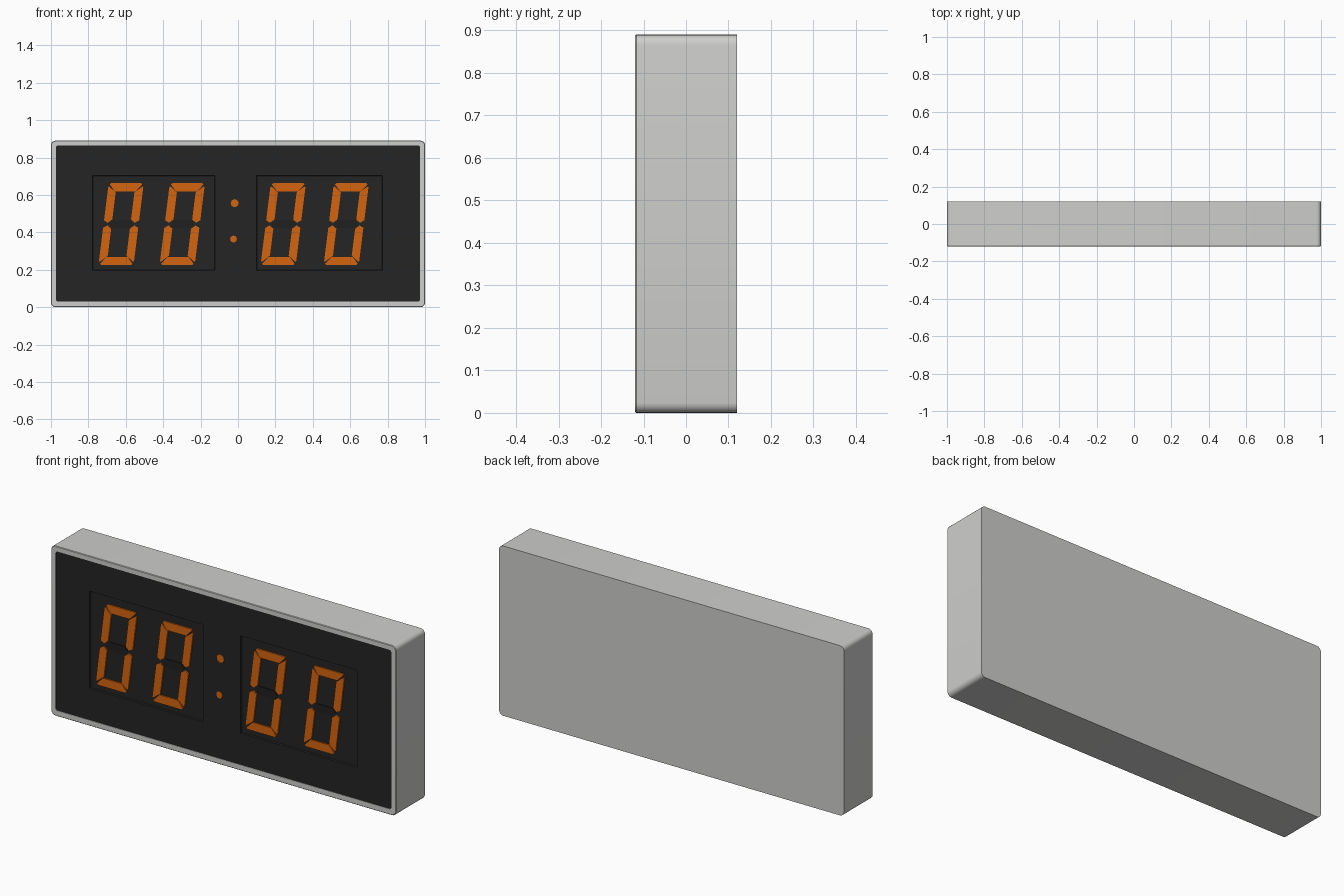
import bpy, bmesh, math

if "Cube" in bpy.data.objects:
    bpy.data.objects.remove(bpy.data.objects["Cube"])


def material(name, rgb):
    m = bpy.data.materials.new(name)
    m.diffuse_color = (*rgb, 1)
    m.use_nodes = True
    m.node_tree.nodes["Principled BSDF"].inputs["Base Color"].default_value = m.diffuse_color
    return m


GREY = material("light_grey", (0.62, 0.62, 0.61))
BLACK = material("panel_black", (0.018, 0.018, 0.018))
DARK = material("unlit_black", (0.014, 0.014, 0.014))
ORANGE = material("lit_orange", (0.66, 0.13, 0.005))


def finish(name, bm, mat):
    bmesh.ops.recalc_face_normals(bm, faces=bm.faces[:])
    me = bpy.data.meshes.new(name)
    bm.to_mesh(me)
    bm.free()
    me.materials.append(mat)
    ob = bpy.data.objects.new(name, me)
    bpy.context.collection.objects.link(ob)
    return ob


def add_prism(bm, pts, y0, y1):
    a = [bm.verts.new((x, y0, z)) for x, z in pts]
    b = [bm.verts.new((x, y1, z)) for x, z in pts]
    bm.faces.new(a)
    bm.faces.new(b[::-1])
    for i in range(len(pts)):
        j = (i + 1) % len(pts)
        bm.faces.new((a[i], b[i], b[j], a[j]))


def rounded_rect(x0, x1, z0, z1, r, steps=5):
    corners = [(x1 - r, z1 - r), (x0 + r, z1 - r), (x0 + r, z0 + r), (x1 - r, z0 + r)]
    out = []
    for k, (cx, cz) in enumerate(corners):
        for s in range(steps + 1):
            t = math.pi / 2 * (k + s / steps)
            out.append((cx + r * math.cos(t), cz + r * math.sin(t)))
    return out


# Case: rounded box with a raised rim around a shallow front recess
bm = bmesh.new()
outer = rounded_rect(-1, 1, 0, 0.89, 0.024)
inner = rounded_rect(-0.973, 0.973, 0.03, 0.864, 0.01)
lip = rounded_rect(-0.997, 0.997, 0.003, 0.887, 0.022)
rings = [[bm.verts.new((x, y, z)) for x, z in prof]
         for prof, y in ((outer, 0.12), (outer, -0.117), (lip, -0.12), (inner, -0.12), (inner, -0.1))]
for a, b in zip(rings, rings[1:]):
    for i in range(len(a)):
        j = (i + 1) % len(a)
        bm.faces.new((a[i], a[j], b[j], b[i]))
bm.faces.new(rings[0])
bm.faces.new(rings[-1])
case = finish("case", bm, GREY)

# Front panel: sheet with two sunken display windows
PANEL_Y, DEPTH = -0.1175, 0.008
xs = [-0.978, -0.778, -0.122, 0.098, 0.772, 0.978]
zs = [0.025, 0.195, 0.705, 0.869]
bm = bmesh.new()
grid = [[bm.verts.new((x, PANEL_Y, z)) for z in zs] for x in xs]
windows = []
for i in range(len(xs) - 1):
    for k in range(len(zs) - 1):
        f = bm.faces.new((grid[i][k], grid[i + 1][k], grid[i + 1][k + 1], grid[i][k + 1]))
        if k == 1 and i in (1, 3):
            windows.append(f)
bm.normal_update()
bmesh.ops.inset_individual(bm, faces=windows, thickness=0.004, depth=-DEPTH)
me = bpy.data.meshes.new("front_panel")
bm.to_mesh(me)
bm.free()
me.materials.append(BLACK)
bpy.context.collection.objects.link(bpy.data.objects.new("front_panel", me))

# Seven-segment digits, slanted to the right
W, H, T, G, SLANT = 0.094, 0.219, 0.044, 0.006, 0.125
MID = 0.444
c = 0.014                      # clipped outer corner
horizontal = [(-W + c, H), (W - c, H), (W - c / 2, H - c / 2), (W - T + G, H - T), (-W + T - G, H - T), (-W + c / 2, H - c / 2)]
vertical = [(W, H - c - G), (W, 0.02), (W - T / 2, 0.007), (W - T, 0.025),
            (W - T, H - T - G), (W - c / 2, H - c / 2 - 2 * G)]
middle = [(-W + T / 2 + G, 0), (-W + T + G, T / 2), (W - T - G, T / 2),
          (W - T / 2 - G, 0), (W - T - G, -T / 2), (-W + T + G, -T / 2)]
FLOOR = PANEL_Y + DEPTH


def place(pts, cx, sx=1, sz=1):
    return [(cx + sx * x + SLANT * sz * z, MID + sz * z) for x, z in pts]


for n, cx in enumerate((-0.625, -0.298, 0.242, 0.579)):
    bm = bmesh.new()
    for sz in (1, -1):
        add_prism(bm, place(horizontal, cx, 1, sz), FLOOR - 0.007, FLOOR + 0.001)
        for sx in (1, -1):
            add_prism(bm, place(vertical, cx, sx, sz), FLOOR - 0.007, FLOOR + 0.001)
    finish(f"lit_digit_{n + 1}", bm, ORANGE)
    # unlit middle bar
    bm = bmesh.new()
    add_prism(bm, place(middle, cx), FLOOR - 0.004, FLOOR + 0.001)
    finish(f"unlit_bar_{n + 1}", bm, DARK)

# Colon dots
bm = bmesh.new()
for cx, cz, r in ((-0.018, 0.556, 0.021), (-0.024, 0.364, 0.018)):
    add_prism(bm, [(cx + r * math.cos(t * math.pi / 8), cz + r * math.sin(t * math.pi / 8))
                   for t in range(16)], PANEL_Y - 0.003, PANEL_Y + 0.001)
finish("colon_dots", bm, ORANGE)

# Smooth the rounded case corners, keep edges sharp
bpy.ops.object.select_all(action='DESELECT')
case.select_set(True)
bpy.context.view_layer.objects.active = case
bpy.ops.object.shade_smooth_by_angle(angle=math.radians(30))
